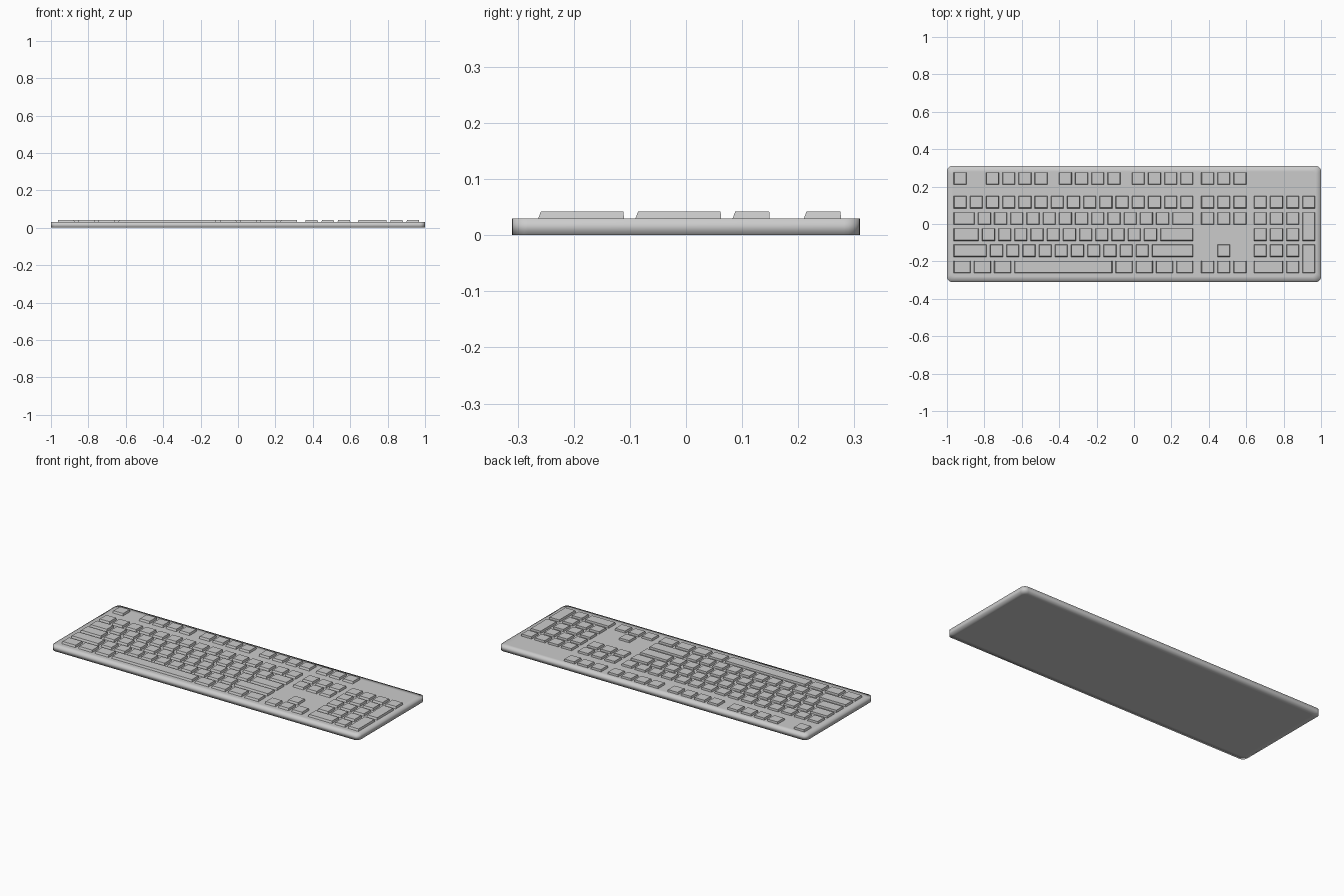
import bpy, bmesh, math

if "Cube" in bpy.data.objects:
    bpy.data.objects.remove(bpy.data.objects["Cube"])

U = 0.0866            # key pitch
GAP = 0.018           # space between keys
X0 = -0.973           # left edge of the key field
ROW_Y = [0.243, 0.116, 0.0294, -0.0572, -0.1438, -0.2304]
Z_BASE, Z_TOP = 0.029, 0.042


def finish(name, bm):
    bmesh.ops.recalc_face_normals(bm, faces=bm.faces)
    mesh = bpy.data.meshes.new(name)
    bm.to_mesh(mesh)
    bm.free()
    obj = bpy.data.objects.new(name, mesh)
    bpy.context.collection.objects.link(obj)
    return obj


def rounded_rect(hx, hy, r, z, seg=6):
    pts = []
    for i, (sx, sy) in enumerate([(1, 1), (-1, 1), (-1, -1), (1, -1)]):
        for k in range(seg + 1):
            a = math.pi / 2 * (i + k / seg)
            pts.append((sx * (hx - r) + r * math.cos(a),
                        sy * (hy - r) + r * math.sin(a), z))
    return pts


def add_key(bm, col, row, w=1, rows=1):
    # tapered cap: steeper at the back, more sloped at the front
    xa, xb = X0 + col * U + GAP / 2, X0 + (col + w) * U - GAP / 2
    yb = ROW_Y[row] + U / 2 - GAP / 2
    ya = ROW_Y[row + rows - 1] - U / 2 + GAP / 2
    ya, yb = ya + 0.001, yb - 0.001
    low = [bm.verts.new(p) for p in
           [(xa, ya, Z_BASE), (xb, ya, Z_BASE), (xb, yb, Z_BASE), (xa, yb, Z_BASE)]]
    t = 0.003
    top = [bm.verts.new(p) for p in
           [(xa + t, ya + 0.005, Z_TOP), (xb - t, ya + 0.005, Z_TOP),
            (xb - t, yb - 0.001, Z_TOP), (xa + t, yb - 0.001, Z_TOP)]]
    bm.faces.new(top)
    bm.faces.new(low[::-1])
    for i in range(4):
        j = (i + 1) % 4
        bm.faces.new((low[i], low[j], top[j], top[i]))


def key_group(name, keys):
    bm = bmesh.new()
    for k in keys:
        add_key(bm, *k)
    return finish(name, bm)


def run(row, start, widths):
    keys = []
    for w in widths:
        keys.append((start, row, w))
        start += w
    return keys


# Case: rounded slab with softly shaded rim
bm = bmesh.new()
rings = [[bm.verts.new(p) for p in rounded_rect(*d)] for d in
         [(0.97, 0.28, 0.02, 0), (1, 0.31, 0.028, 0),
          (1, 0.31, 0.028, 0.03), (0.97, 0.28, 0.02, 0.03)]]
for a, b in zip(rings, rings[1:]):
    for i in range(len(a)):
        j = (i + 1) % len(a)
        bm.faces.new((a[i], a[j], b[j], b[i]))
bm.faces.new(rings[0][::-1])
bm.faces.new(rings[-1])
case = finish("case", bm)
case.data.shade_smooth()

# Function row
key_group("function_keys", run(0, 0, [1]) + run(0, 2, [1] * 4)
          + run(0, 6.5, [1] * 4) + run(0, 11, [1] * 4))

# Main typing block
key_group("number_row", run(1, 0, [1] * 15))
key_group("upper_letter_row", run(2, 0, [1.5] + [1] * 12 + [1.5]))
key_group("home_letter_row", run(3, 0, [1.75] + [1] * 11 + [2.25]))
key_group("lower_letter_row", run(4, 0, [2.25] + [1] * 10 + [2.75]))
key_group("space_bar_row", run(5, 0, [1.25] * 3 + [6.25] + [1.25] * 4))

# Navigation and arrow keys
NAV, PAD = 15.28, 18.53
key_group("navigation_keys", [k for r in (0, 1, 2) for k in run(r, NAV, [1] * 3)])
key_group("arrow_keys", [(NAV + 1, 4)] + run(5, NAV, [1] * 3))

# Number pad with two tall keys
key_group("number_pad", run(1, PAD, [1] * 4)
          + [k for r in (2, 3, 4) for k in run(r, PAD, [1] * 3)]
          + run(5, PAD, [2, 1])
          + [(PAD + 3, 2, 1, 2), (PAD + 3, 4, 1, 2)])
